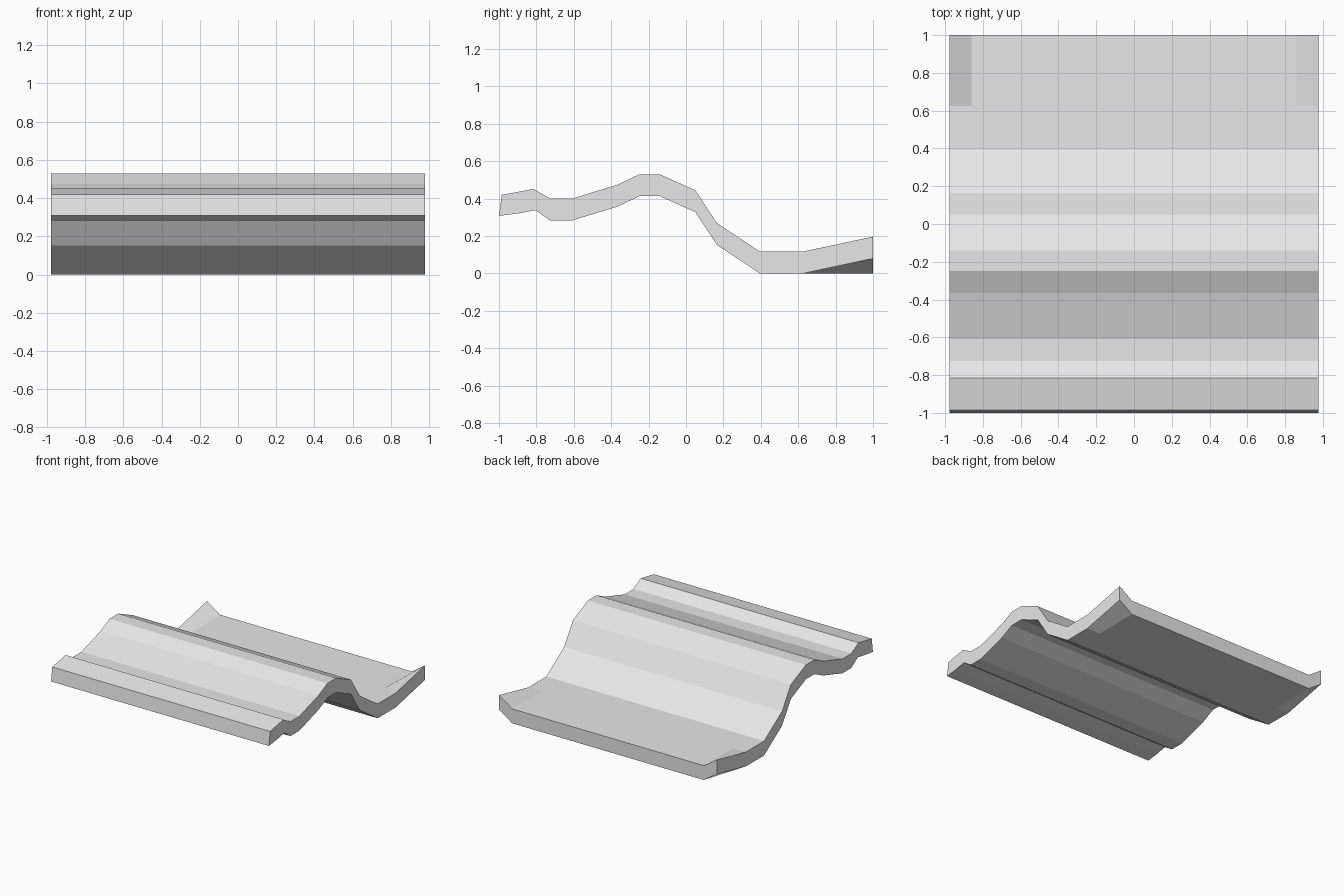
import bpy, bmesh

if "Cube" in bpy.data.objects:
    bpy.data.objects.remove(bpy.data.objects["Cube"])

# Upper profile (y, z) from front lip to back edge
TOP = [(-0.985, 0.42), (-0.9, 0.436), (-0.815, 0.452), (-0.725, 0.40), (-0.61, 0.40),
       (-0.365, 0.475), (-0.25, 0.53), (-0.14, 0.53), (0.05, 0.445),
       (0.165, 0.27), (0.395, 0.117), (0.625, 0.117), (1.0, 0.117)]
THICK = 0.117
LIP = [(-1.0, 0.308), (-0.905, 0.32), (-0.805, 0.338)]   # underside of front lip
BOTTOM = LIP + [(y, max(0.0, z - THICK)) for y, z in TOP[3:]]
COLUMNS = [-0.978, -0.86, 0.86, 0.978]
CORNER_RISE = 0.08

bm = bmesh.new()


def sheet(profile):
    """Grid of vertices across the width, back corners lifted."""
    rows = []
    for j, (y, z) in enumerate(profile):
        row = []
        for i, x in enumerate(COLUMNS):
            corner = j == len(profile) - 1 and i in (0, 3)
            row.append(bm.verts.new((x, y, z + CORNER_RISE * corner)))
        rows.append(row)
    return rows


top, bottom = sheet(TOP), sheet(BOTTOM)
n, m = len(TOP), len(COLUMNS)

# Upper and lower surfaces
for j in range(n - 1):
    for i in range(m - 1):
        for g in (top, bottom):
            bm.faces.new((g[j][i], g[j][i + 1], g[j + 1][i + 1], g[j + 1][i]))

# Front and back edges
for j in (0, n - 1):
    for i in range(m - 1):
        bm.faces.new((bottom[j][i], bottom[j][i + 1], top[j][i + 1], top[j][i]))

# Side edges
for i in (0, m - 1):
    for j in range(n - 1):
        bm.faces.new((bottom[j][i], bottom[j + 1][i], top[j + 1][i], top[j][i]))

bmesh.ops.recalc_face_normals(bm, faces=bm.faces)
mesh = bpy.data.meshes.new("wavy_panel")
bm.to_mesh(mesh)
bm.free()

grey = bpy.data.materials.new("light grey")
grey.diffuse_color = (0.8, 0.8, 0.8, 1)
grey.use_nodes = True
grey.node_tree.nodes["Principled BSDF"].inputs["Base Color"].default_value = grey.diffuse_color
mesh.materials.append(grey)
bpy.context.collection.objects.link(bpy.data.objects.new("wavy_panel", mesh))
